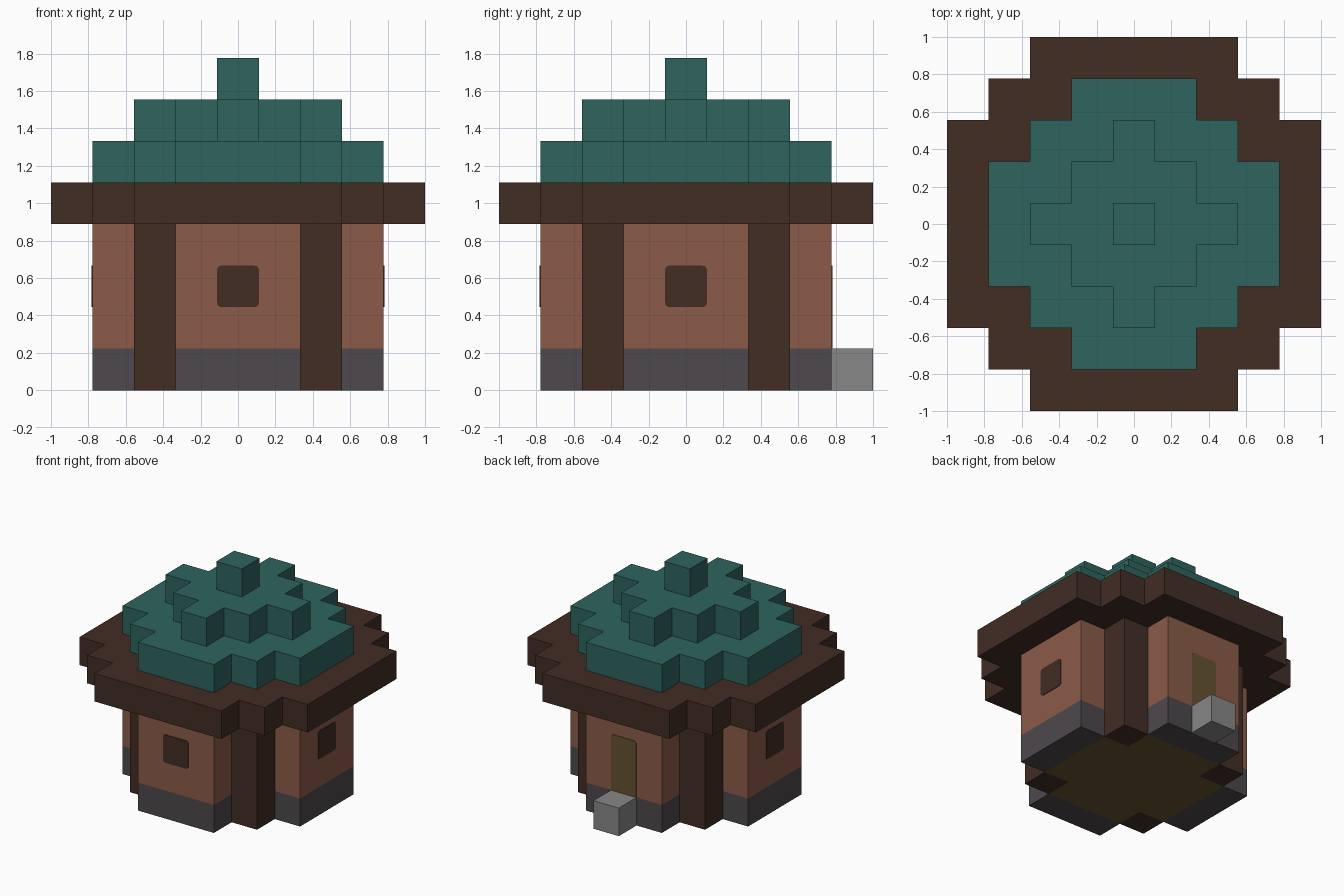
import bpy, bmesh
from math import pi
from mathutils import Matrix, Vector

U = 2 / 9  # one block

if "Cube" in bpy.data.objects:
    bpy.data.objects.remove(bpy.data.objects["Cube"], do_unlink=True)


def material(name, *rgb):
    linear = [((c / 255 + 0.055) / 1.055) ** 2.4 for c in rgb] + [1]
    mat = bpy.data.materials.new(name)
    mat.use_nodes = True
    mat.diffuse_color = linear
    mat.node_tree.nodes["Principled BSDF"].inputs["Base Color"].default_value = linear
    return mat


TEAL = material("teal roof", 46, 100, 94)
TIMBER = material("dark timber", 66, 45, 36)
CLAY = material("clay wall", 139, 91, 73)
STONE = material("dark stone", 77, 72, 76)
GREY = material("light grey stone", 135, 135, 135)
PLANK = material("olive planks", 101, 82, 49)


def add_object(name, bm, mat, turn=0):
    """Turn the finished mesh by quarter turns about z and link it."""
    bmesh.ops.recalc_face_normals(bm, faces=bm.faces)
    bm.transform(Matrix.Rotation(turn * pi / 2, 4, "Z") @ Matrix.Scale(U, 4))
    mesh = bpy.data.meshes.new(name)
    bm.to_mesh(mesh)
    bm.free()
    mesh.materials.append(mat)
    obj = bpy.data.objects.new(name, mesh)
    bpy.context.collection.objects.link(obj)
    return obj


def layer(name, quarter, z, mat):
    """One-block-high slab; its outline is a quarter repeated four times."""
    bm = bmesh.new()
    verts = []
    for k in range(4):
        spin = Matrix.Rotation(k * pi / 2, 3, "Z")
        verts += [bm.verts.new(spin @ Vector((x, y, z))) for x, y in quarter]
    face = bm.faces.new(verts)
    top = bmesh.ops.extrude_face_region(bm, geom=[face])["geom"]
    bmesh.ops.translate(bm, vec=(0, 0, 1),
                        verts=[v for v in top if isinstance(v, bmesh.types.BMVert)])
    return add_object(name, bm, mat)


def box_mesh(low, high):
    bm = bmesh.new()
    low, high = Vector(low), Vector(high)
    bmesh.ops.create_cube(bm, size=1)
    bm.transform(Matrix.Translation((low + high) / 2) @ Matrix.Diagonal(high - low).to_4x4())
    return bm


def stairs(count, reach):
    """Stepped quarter outline running from the +x side to the +y side."""
    points = [(reach, reach - count)]
    for i in range(1, count + 1):
        points += [(reach - i, reach - count + i - 1), (reach - i, reach - count + i)]
    return points


def plate(name, z0, z1, mat, turn):
    """Thin panel on a wall, with rounded upper corners (all four on windows)."""
    bm = box_mesh((-0.5, -3.52, z0), (0.5, -3.4, z1))
    corners = [e for e in bm.edges
               if abs(e.verts[0].co.y - e.verts[1].co.y) > 0.05
               and (z0 > 1.5 or e.verts[0].co.z > 2)]
    bmesh.ops.bevel(bm, geom=corners, offset=0.1, segments=3, profile=0.5,
                    affect="EDGES")
    add_object(name, bm, mat, turn)


# Stepped roof
layer("roof_brim", stairs(2, 4.5), 4, TIMBER)
layer("roof_lower", stairs(2, 3.5), 5, TEAL)
layer("roof_middle", stairs(2, 2.5), 6, TEAL)
add_object("roof_knob", box_mesh((-0.5, -0.5, 7), (0.5, 0.5, 8)), TEAL)

# Plank floor
layer("floor", stairs(1, 2.5), 0, PLANK)

# Four sides, starting at the front
for turn, side in enumerate(("front", "left", "back", "right")):
    add_object(side + "_footing", box_mesh((-1.5, -3.5, 0), (1.5, -2.5, 1)), STONE, turn)
    add_object(side + "_wall", box_mesh((-1.5, -3.5, 1), (1.5, -2.5, 4)), CLAY, turn)
    add_object(side + "_post", box_mesh((1.5, -2.5, 0), (2.5, -1.5, 4)), TIMBER, turn)
    if side == "back":
        plate("door", 1, 3, PLANK, turn)
    else:
        plate(side + "_window", 2, 3, TIMBER, turn)

# Doorstep at the back
add_object("doorstep", box_mesh((-0.5, 3.5, 0), (0.5, 4.5, 1)), GREY)
